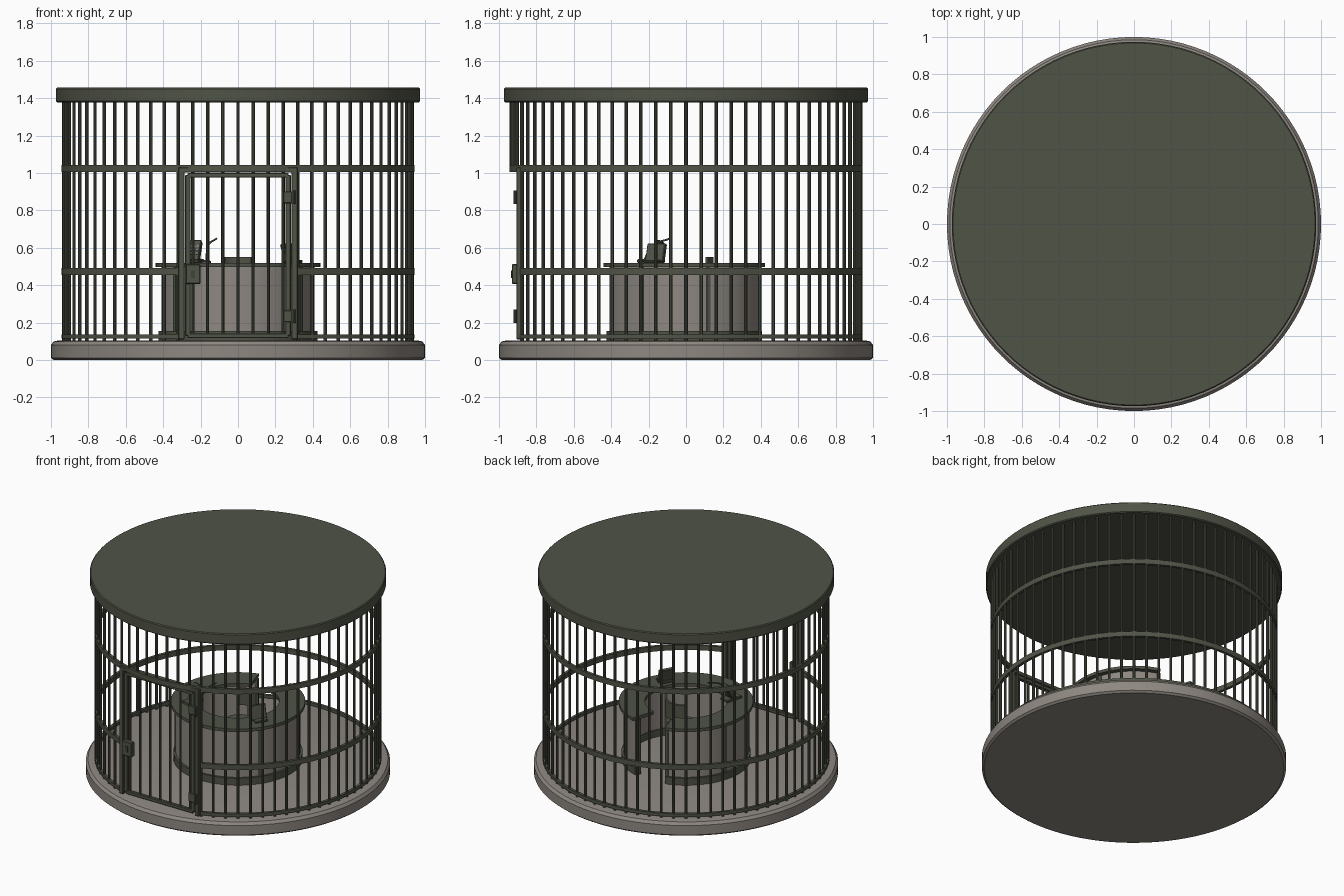
import bpy, bmesh, math
from mathutils import Matrix, Vector

if "Cube" in bpy.data.objects:
    bpy.data.objects.remove(bpy.data.objects["Cube"])


def material(name, rgb):
    m = bpy.data.materials.new(name)
    m.diffuse_color = (*rgb, 1)
    m.use_nodes = True
    m.node_tree.nodes["Principled BSDF"].inputs["Base Color"].default_value = m.diffuse_color
    return m


GREEN = material("dark_green_metal", (0.080, 0.087, 0.062))
STONE = material("warm_grey", (0.270, 0.245, 0.220))
DARK = material("dark_grey_green", (0.050, 0.055, 0.042))


def finish(name, bm, mat, smooth=True):
    bmesh.ops.recalc_face_normals(bm, faces=bm.faces)
    me = bpy.data.meshes.new(name)
    bm.to_mesh(me)
    bm.free()
    ob = bpy.data.objects.new(name, me)
    bpy.context.collection.objects.link(ob)
    me.materials.append(mat)
    if smooth:
        bpy.ops.object.select_all(action='DESELECT')
        ob.select_set(True)
        bpy.context.view_layer.objects.active = ob
        bpy.ops.object.shade_smooth_by_angle(angle=math.radians(35))
    return ob


def lathe(name, profile, mat, a0=0, a1=360, n=96, centre=(0, 0)):
    """Sweep a closed (radius, z) profile around the vertical axis."""
    bm = bmesh.new()
    full = a1 - a0 >= 360
    rows = []
    for i in range(n if full else n + 1):
        a = math.radians(a0 + (a1 - a0) * i / n)
        rows.append([bm.verts.new((centre[0] + r * math.cos(a), centre[1] + r * math.sin(a), z))
                     for r, z in profile])
    k = len(profile)
    for i in range(n):
        p, q = rows[i], rows[(i + 1) % len(rows)]
        for j in range(k):
            bm.faces.new((p[j], q[j], q[(j + 1) % k], p[(j + 1) % k]))
    if not full:
        bm.faces.new(rows[0])
        bm.faces.new(rows[-1])
    return finish(name, bm, mat)


def rect(r0, r1, z0, z1):
    return [(r0, z0), (r1, z0), (r1, z1), (r0, z1)]


def disc(name, profile, mat, n=96, centre=(0, 0)):
    """Solid stack of rings with flat caps; profile runs bottom to top."""
    bm = bmesh.new()
    rows = [[bm.verts.new((centre[0] + r * math.cos(2 * math.pi * i / n),
                           centre[1] + r * math.sin(2 * math.pi * i / n), z)) for i in range(n)]
            for r, z in profile]
    for p, q in zip(rows, rows[1:]):
        for i in range(n):
            bm.faces.new((p[i], p[(i + 1) % n], q[(i + 1) % n], q[i]))
    bm.faces.new(rows[0])
    bm.faces.new(rows[-1])
    return finish(name, bm, mat)


def box(name, centre, size, mat, tilt=0, turn=0, bevel=0.004):
    bm = bmesh.new()
    bmesh.ops.create_cube(bm, size=1, matrix=Matrix.Diagonal((*size, 1)))
    if bevel:
        bmesh.ops.bevel(bm, geom=bm.edges[:], offset=bevel, segments=1, affect='EDGES')
    rot = Matrix.Rotation(math.radians(turn), 4, 'Z') @ Matrix.Rotation(math.radians(tilt), 4, 'X')
    bm.transform(Matrix.Translation(centre) @ rot)
    return finish(name, bm, mat, False)


def rods(name, items, radius, mat):
    """Vertical rods given as (x, y, z0, z1)."""
    bm = bmesh.new()
    for x, y, z0, z1 in items:
        bmesh.ops.create_cone(bm, cap_ends=True, segments=10, radius1=radius, radius2=radius,
                              depth=z1 - z0, matrix=Matrix.Translation((x, y, (z0 + z1) / 2)))
    return finish(name, bm, mat)


# Stone base and roof
disc("base", [(0.985, 0), (1.0, 0.012), (1.0, 0.08), (0.985, 0.1), (0.965, 0.104)], STONE)
disc("roof", [(0.968, 1.378), (0.974, 1.384), (0.974, 1.45), (0.968, 1.456)], GREEN)

# Cage bars: full height except above the door
R = 0.933
bars = []
for i in range(72):
    a = math.radians(i * 5)
    x, y = R * math.cos(a), R * math.sin(a)
    over_door = y < 0 and abs(x) < 0.31
    bars.append((x, y, 1.02 if over_door else 0.1, 1.39))
rods("cage_bars", bars, 0.0095, GREEN)

# Hoops, with the lower ones broken at the door
lathe("upper_hoop", rect(0.924, 0.944, 1.006, 1.042), GREEN)
lathe("middle_hoop", rect(0.924, 0.944, 0.456, 0.492), GREEN, -70.5, 250.5)
lathe("bottom_hoop", rect(0.924, 0.944, 0.116, 0.138), GREEN, -70.5, 250.5)

# Door frame and door
DY = -0.89
for s, side in ((-1, "left"), (1, "right")):
    box(side + "_door_post", (s * 0.303, DY, 0.57), (0.034, 0.034, 0.92), GREEN)
    box(side + "_door_stile", (s * 0.268, DY, 0.56), (0.03, 0.026, 0.86), GREEN)
box("door_lintel", (0, DY, 1.016), (0.64, 0.034, 0.028), GREEN)
box("door_top_rail", (0, DY, 0.988), (0.54, 0.026, 0.026), GREEN)
box("door_bottom_rail", (0, DY, 0.13), (0.54, 0.026, 0.026), GREEN)
rods("door_bars", [(R * math.sin(math.radians(5 * k)), DY, 0.13, 0.985) for k in range(-3, 4)],
     0.0085, GREEN)

# Lock and hinges
box("lock_box", (-0.24, -0.914, 0.46), (0.078, 0.034, 0.105), GREEN)
box("lock_plate", (-0.24, -0.932, 0.46), (0.022, 0.008, 0.04), DARK, bevel=0)
for z in (0.235, 0.87):
    box("hinge_leaf", (0.27, -0.908, z), (0.058, 0.014, 0.065), GREEN)
    rods("hinge_pin", [(0.296, -0.911, z - 0.036, z + 0.036)], 0.011, GREEN)

# Ring desk, open at the back
G0, G1 = 107, 433
lathe("desk_wall", rect(0.385, 0.41, 0.1, 0.5), STONE, G0, G1, 72)
lathe("desk_skirt", rect(0.38, 0.425, 0.1, 0.155), GREEN, G0, G1, 72)
lathe("desk_top", rect(0.27, 0.442, 0.498, 0.52), GREEN, G0, G1, 72)
for a in (G0, 163, 215, 325, 377, G1):
    lathe("desk_rib", rect(0.383, 0.417, 0.1, 0.5), GREEN, a - 1.5, a + 1.5, 2)

# Stool with a curved back
C = (0, 0.02)
disc("stool_foot", [(0.1, 0.1), (0.1, 0.115), (0.025, 0.13), (0.02, 0.33)], GREEN, 24, C)
disc("stool_seat", [(0.105, 0.32), (0.115, 0.33), (0.115, 0.355), (0.105, 0.365)], GREEN, 32, C)
lathe("stool_back", rect(0.11, 0.128, 0.43, 0.55), GREEN, 50, 130, 16, C)
box("stool_back_stem", (0, 0.139, 0.42), (0.03, 0.012, 0.2), GREEN, bevel=0)

# Intercom keypad on the left
box("intercom_base", (-0.23, -0.19, 0.53), (0.07, 0.13, 0.02), GREEN, turn=-15)
box("intercom", (-0.23, -0.165, 0.58), (0.062, 0.035, 0.125), GREEN, tilt=-30, turn=-15)
spin = Matrix.Translation((-0.23, -0.165, 0.58)) @ Matrix.Rotation(math.radians(-15), 4, 'Z') \
    @ Matrix.Rotation(math.radians(-30), 4, 'X')
for i in range(3):
    for j in range(3):
        p = spin @ Vector(((i - 1) * 0.016, -0.019, (j - 1) * 0.022))
        box("intercom_button", p, (0.01, 0.005, 0.01), STONE, tilt=-30, turn=-15, bevel=0)

# Small screen on the right
box("screen_base", (0.29, -0.17, 0.527), (0.09, 0.08, 0.014), GREEN, turn=60)
box("screen", (0.272, -0.16, 0.573), (0.11, 0.025, 0.1), GREEN, tilt=-15, turn=60)

# Gooseneck microphone
cu = bpy.data.curves.new("microphone_neck", 'CURVE')
cu.dimensions = '3D'
cu.bevel_depth = 0.005
cu.bevel_resolution = 2
sp = cu.splines.new('BEZIER')
pts = [(-0.17, -0.23, 0.52), (-0.16, -0.18, 0.61), (-0.115, -0.085, 0.65)]
sp.bezier_points.add(len(pts) - 1)
for bp, p in zip(sp.bezier_points, pts):
    bp.co = p
    bp.handle_left_type = bp.handle_right_type = 'AUTO'
cu.materials.append(GREEN)
bpy.context.collection.objects.link(bpy.data.objects.new("microphone_neck", cu))
disc("microphone_foot", [(0.025, 0.518), (0.025, 0.528), (0.012, 0.536)], GREEN, 20, (-0.17, -0.23))
